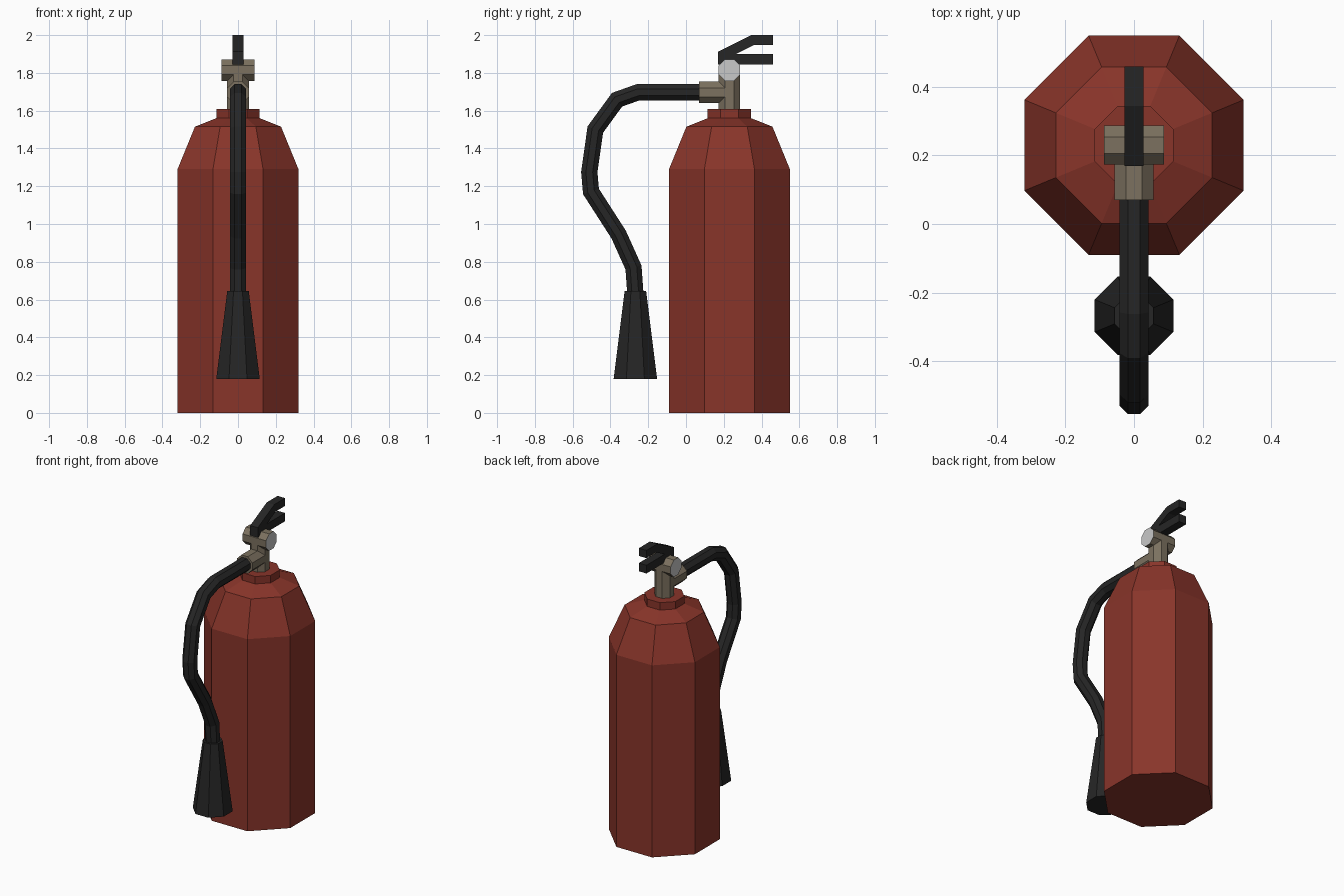
import bpy, bmesh, math
from mathutils import Vector

if "Cube" in bpy.data.objects:
    bpy.data.objects.remove(bpy.data.objects["Cube"])

def material(name, rgb):
    m = bpy.data.materials.new(name)
    m.diffuse_color = (*rgb, 1)
    m.use_nodes = True
    m.node_tree.nodes["Principled BSDF"].inputs["Base Color"].default_value = m.diffuse_color
    return m

RED = material("red paint", (0.25, 0.035, 0.023))
METAL = material("brass metal", (0.20, 0.165, 0.115))
BLACK = material("black rubber", (0.019, 0.019, 0.019))
SILVER = material("silver", (0.58, 0.58, 0.58))

def finish(name, bm, *mats):
    bmesh.ops.recalc_face_normals(bm, faces=bm.faces[:])
    me = bpy.data.meshes.new(name)
    bm.to_mesh(me)
    bm.free()
    for m in mats:
        me.materials.append(m)
    ob = bpy.data.objects.new(name, me)
    bpy.context.collection.objects.link(ob)
    return ob

def tube(name, path, apothems, mat, cap_mat=None):
    """Octagonal tube with mitred joints; flats aligned to the axes."""
    pts = [Vector(p) for p in path]
    bm = bmesh.new()
    rings = []
    for i, p in enumerate(pts):
        a = (p - pts[i - 1]).normalized() if i else None
        b = (pts[i + 1] - p).normalized() if i < len(pts) - 1 else None
        a, b = a or b, b or a
        t = (a + b).normalized()
        u = Vector((0, 1, 0)) if abs(t.x) > 0.9 else Vector((1, 0, 0))
        v = t.cross(u) / t.dot(a)
        r = apothems[i] / math.cos(math.pi / 8)
        angles = [(k + 0.5) * math.pi / 4 for k in range(8)]
        rings.append([bm.verts.new(p + r * (math.cos(q) * u + math.sin(q) * v)) for q in angles])
    for lo, hi in zip(rings, rings[1:]):
        for k in range(8):
            bm.faces.new((lo[k], lo[(k + 1) % 8], hi[(k + 1) % 8], hi[k]))
    for ring in (rings[0], rings[-1]):
        bm.faces.new(ring).material_index = 1 if cap_mat else 0
    return finish(name, bm, mat, *([cap_mat] if cap_mat else []))

CY = 0.23  # tank axis

# Tank with sloped shoulder and collar
tank = [(0, 0.32), (1.29, 0.32), (1.515, 0.228), (1.56, 0.115), (1.61, 0.115)]
tube("tank", [(0, CY, z) for z, _ in tank], [r for _, r in tank], RED)

# Valve: stem, cross barrel with silver ends, hose connector
tube("valve_stem", [(0, CY, 1.6), (0, CY, 1.80)], [0.057] * 2, METAL)
tube("valve_barrel", [(-0.087, CY, 1.815), (0.087, CY, 1.815)], [0.057] * 2, METAL, SILVER)
tube("hose_connector", [(0, CY, 1.697), (0, 0.07, 1.697)], [0.057] * 2, METAL)

# Hose
hose = [(0.09, 1.697), (-0.255, 1.697), (-0.365, 1.658), (-0.48, 1.50), (-0.512, 1.275),
        (-0.503, 1.172), (-0.357, 0.945), (-0.278, 0.77), (-0.268, 0.63)]
tube("hose", [(0, y, z) for y, z in hose], [0.043] * len(hose), BLACK)

# Discharge horn
tube("horn", [(0, -0.268, 0.18), (0, -0.268, 0.645)], [0.115, 0.057], BLACK)

# Forked squeeze handle, extruded across x
profile = [(0.17, 1.845), (0.46, 1.845), (0.46, 1.90), (0.265, 1.90), (0.36, 1.948),
           (0.46, 1.948), (0.46, 2.0), (0.345, 2.0), (0.17, 1.912)]
bm = bmesh.new()
face = bm.faces.new([bm.verts.new((-0.028, y, z)) for y, z in profile])
ext = bmesh.ops.extrude_face_region(bm, geom=[face])
bmesh.ops.translate(bm, vec=(0.056, 0, 0),
                    verts=[g for g in ext["geom"] if isinstance(g, bmesh.types.BMVert)])
finish("handle", bm, BLACK)
